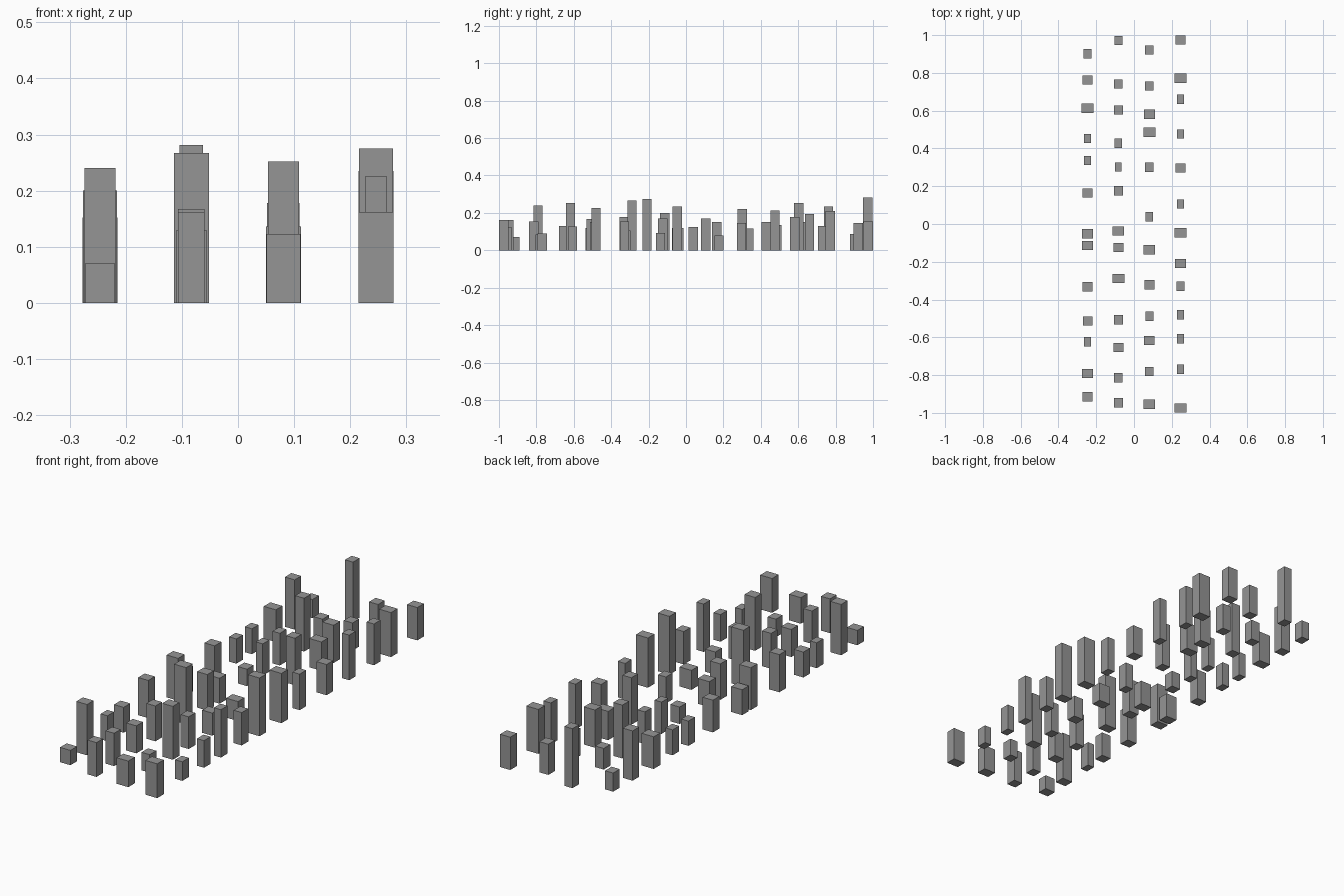
import bpy
import bmesh
from mathutils import Matrix

DEPTH = 0.049
SHIFT_Y = -0.004

grey = bpy.data.materials.new("dark_grey")
grey.diffuse_color = (0.3, 0.3, 0.3, 1)


def block(bm, x, y, width, height):
    m = (Matrix.Translation((x, y + SHIFT_Y, height / 2))
         @ Matrix.Diagonal((width, DEPTH, height, 1)))
    bmesh.ops.create_cube(bm, size=1, matrix=m)


def row(name, x, blocks):
    """One row of standing blocks; each entry is (y, width, height)."""
    bm = bmesh.new()
    for y, width, height in blocks:
        block(bm, x, y, width, height)
    mesh = bpy.data.meshes.new(name)
    bm.to_mesh(mesh)
    bm.free()
    mesh.materials.append(grey)
    bpy.context.collection.objects.link(bpy.data.objects.new(name, mesh))


# Leftmost row
row("outer_left_blocks", -0.246, [
    (-0.91, 0.054, 0.07), (-0.787, 0.056, 0.24), (-0.62, 0.035, 0.12),
    (-0.51, 0.05, 0.12), (-0.328, 0.053, 0.178), (-0.11, 0.06, 0.20),
    (-0.047, 0.058, 0.12), (0.168, 0.053, 0.152), (0.34, 0.038, 0.117),
    (0.457, 0.037, 0.12), (0.617, 0.063, 0.152), (0.766, 0.051, 0.235),
    (0.905, 0.042, 0.088)])

# Inner left row
row("inner_left_blocks", -0.083, [
    (-0.943, 0.047, 0.162), (-0.81, 0.045, 0.155), (-0.65, 0.053, 0.13),
    (-0.503, 0.047, 0.167), (-0.285, 0.063, 0.267), (-0.12, 0.053, 0.17),
    (-0.033, 0.06, 0.12), (0.18, 0.048, 0.08), (0.306, 0.036, 0.15),
    (0.432, 0.038, 0.152), (0.607, 0.047, 0.252), (0.745, 0.046, 0.10),
    (0.976, 0.042, 0.281)])

# Inner right row
row("inner_right_blocks", 0.081, [
    (-0.95, 0.061, 0.123), (-0.777, 0.043, 0.085), (-0.613, 0.055, 0.252),
    (-0.485, 0.042, 0.152), (-0.317, 0.053, 0.107), (-0.132, 0.062, 0.092),
    (0.043, 0.041, 0.125), (0.305, 0.046, 0.222), (0.49, 0.063, 0.136),
    (0.585, 0.058, 0.178), (0.735, 0.046, 0.13), (0.925, 0.047, 0.145)])

# Rightmost row
row("outer_right_blocks", 0.246, [
    (-0.97, 0.062, 0.162), (-0.765, 0.037, 0.09), (-0.603, 0.037, 0.128),
    (-0.477, 0.037, 0.226), (-0.325, 0.042, 0.155), (-0.205, 0.06, 0.275),
    (-0.043, 0.062, 0.235), (0.11, 0.038, 0.17), (0.30, 0.053, 0.145),
    (0.48, 0.038, 0.213), (0.665, 0.038, 0.195), (0.775, 0.062, 0.21),
    (0.978, 0.053, 0.155)])
